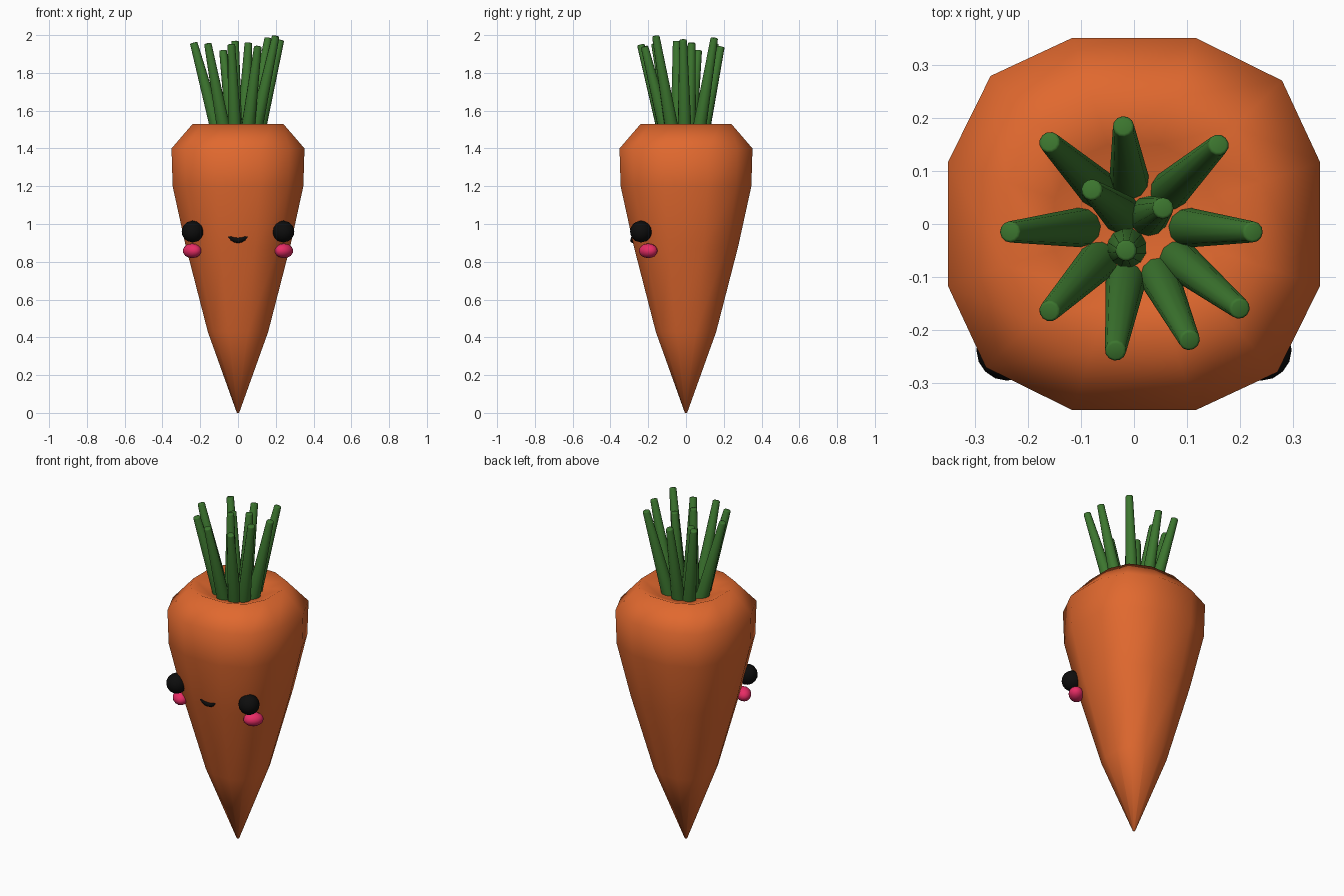
import bpy, bmesh, math
from mathutils import Vector, Matrix

if "Cube" in bpy.data.objects:
    bpy.data.objects.remove(bpy.data.objects["Cube"])


def material(name, rgb):
    m = bpy.data.materials.new(name)
    m.diffuse_color = (*rgb, 1)
    m.use_nodes = True
    m.node_tree.nodes["Principled BSDF"].inputs["Base Color"].default_value = m.diffuse_color
    return m


ORANGE = material("orange", (0.75, 0.14, 0.028))
GREEN = material("green", (0.045, 0.18, 0.028))
BLACK = material("black", (0.004, 0.004, 0.004))
PINK = material("pink", (0.8, 0.025, 0.13))


def add_object(name, bm, mat, sharp=None):
    bmesh.ops.recalc_face_normals(bm, faces=bm.faces)
    me = bpy.data.meshes.new(name)
    bm.to_mesh(me)
    bm.free()
    me.materials.append(mat)
    for p in me.polygons:
        p.use_smooth = True
    if sharp:
        me.set_sharp_from_angle(angle=math.radians(sharp))
    ob = bpy.data.objects.new(name, me)
    bpy.context.collection.objects.link(ob)
    return ob


# Root: rounded-square 12-gon section lofted along (half width, height) rings
section = []
for q in range(4):
    for x, y in ((1, -0.33), (1, 0.33), (0.795, 0.77)):
        section.append(Matrix.Rotation(q * math.pi / 2, 2) @ Vector((x, y)))
profile = [(0.006, 0), (0.16, 0.43), (0.276, 0.88), (0.346, 1.2),
           (0.352, 1.4), (0.24, 1.53), (0.15, 1.49), (0.05, 1.47)]
bm = bmesh.new()
rings = [[bm.verts.new((p.x * r, p.y * r, z)) for p in section] for r, z in profile]
for a, b in zip(rings, rings[1:]):
    for i in range(12):
        j = (i + 1) % 12
        bm.faces.new((a[i], a[j], b[j], b[i]))
bm.faces.new(rings[0])
bm.faces.new(rings[-1])
add_object("carrot_root", bm, ORANGE)


# Leaf stalks: tapered rods from the hollow to listed tips (x, y, z, base spread)
tips = [(-0.235, -0.015, 1.96, 0.42), (-0.16, 0.155, 1.955, 0.42),
        (-0.02, 0.185, 1.94, 0.45), (0.16, 0.15, 1.985, 0.42),
        (0.225, -0.015, 1.975, 0.45), (0.2, -0.16, 1.995, 0.42),
        (0.105, -0.22, 1.94, 0.45), (-0.035, -0.24, 1.95, 0.45),
        (-0.16, -0.165, 1.955, 0.42), (-0.08, 0.065, 1.92, 0.3),
        (0.055, 0.03, 1.96, 0.5), (-0.015, -0.05, 1.97, 0.9)]
for n, (x, y, z, k) in enumerate(tips):
    base, tip = Vector((x * k, y * k, 1.46)), Vector((x, y, z))
    axis = tip - base
    bm = bmesh.new()
    bmesh.ops.create_cone(bm, cap_ends=True, segments=12, radius1=0.038,
                          radius2=0.02, depth=axis.length)
    top = [e for e in bm.edges if all(v.co.z > 0 for v in e.verts)]
    bmesh.ops.bevel(bm, geom=top, offset=0.005, segments=2, affect='EDGES', profile=0.5)
    turn = axis.to_track_quat('Z', 'Y').to_matrix().to_4x4()
    bm.transform(Matrix.Translation((base + tip) / 2) @ turn)
    add_object(f"leaf_stalk_{n + 1}", bm, GREEN, 50)


# Eyes and cheeks: spheres whose poles face diagonally outward
def face_ball(name, side, loc, scale, mat):
    bm = bmesh.new()
    bmesh.ops.create_uvsphere(bm, u_segments=16, v_segments=8, radius=1)
    turn = Vector((side, -1, 0)).to_track_quat('Z', 'Y').to_matrix().to_4x4()
    place = Matrix.Translation((side * loc[0], loc[1], loc[2]))
    bm.transform(place @ turn @ Matrix.Diagonal((*scale, 1)))
    add_object(name, bm, mat)


for side, label in ((-1, "left"), (1, "right")):
    face_ball(f"eye_{label}", side, (0.24, -0.238, 0.96), (0.058, 0.058, 0.058), BLACK)
    face_ball(f"cheek_{label}", side, (0.243, -0.2, 0.858), (0.056, 0.039, 0.042), PINK)

# Smile: arc of round sections, thick in the middle and pointed at the ends
bm = bmesh.new()
loops = []
for i in range(9):
    t = i / 4 - 1
    r = 0.002 + 0.013 * (1 - t * t)
    c = Vector((0.066 * t, -0.281, 0.914 + 0.036 * t * t))
    d = Vector((0.066, 0, 0.072 * t)).normalized()
    up = Vector((-d.z, 0, d.x))
    loops.append([bm.verts.new(c + up * r * math.cos(a) + Vector((0, r * math.sin(a), 0)))
                  for a in (math.tau * s / 8 for s in range(8))])
for a, b in zip(loops, loops[1:]):
    for i in range(8):
        j = (i + 1) % 8
        bm.faces.new((a[i], a[j], b[j], b[i]))
bm.faces.new(loops[0])
bm.faces.new(loops[-1])
add_object("smile", bm, BLACK)
